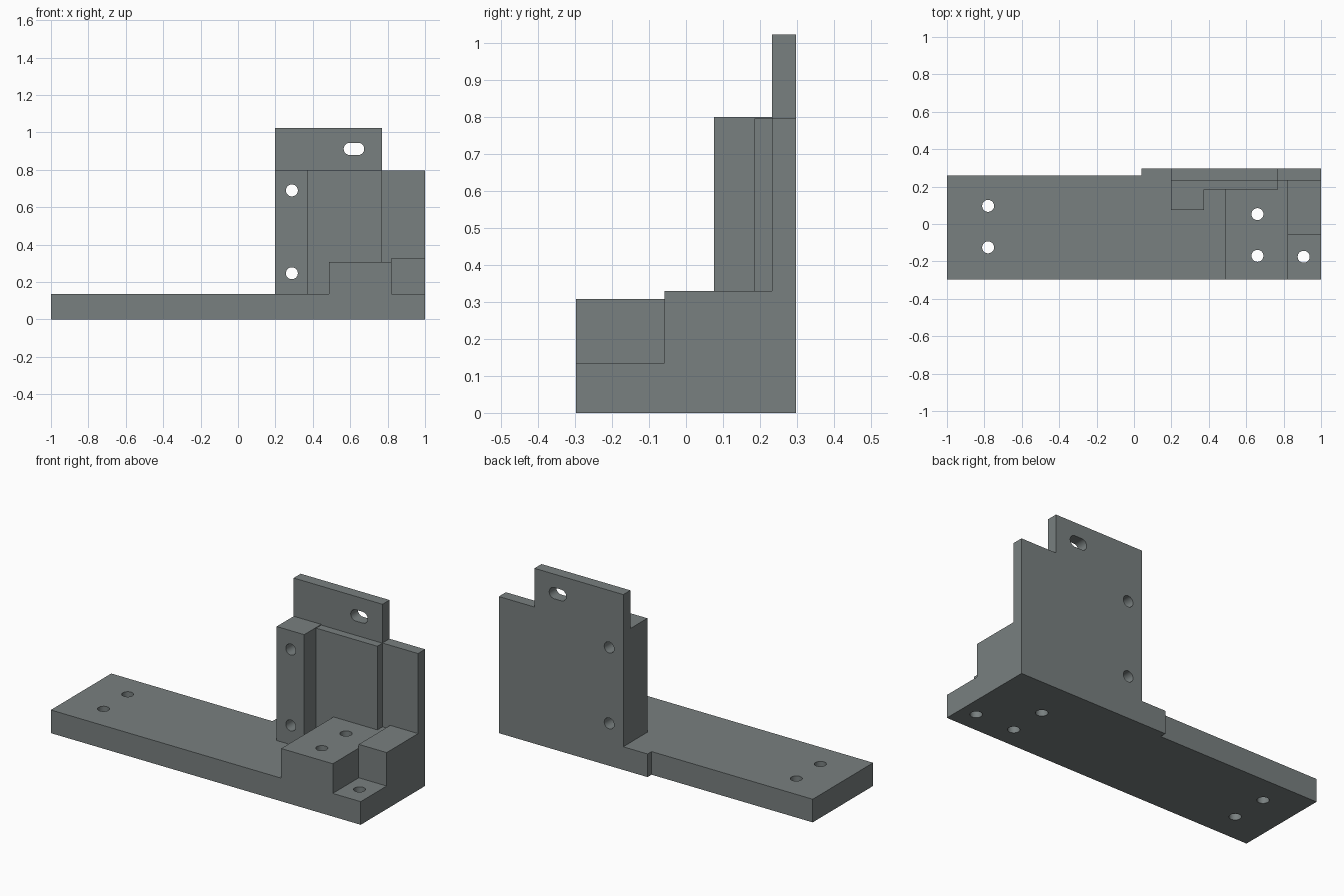
import bpy, bmesh, math
from mathutils import Vector

if "Cube" in bpy.data.objects:
    bpy.data.objects.remove(bpy.data.objects["Cube"])

steel = bpy.data.materials.new("slate grey")
steel.diffuse_color = (0.19, 0.215, 0.215, 1)
steel.use_nodes = True
steel.node_tree.nodes["Principled BSDF"].inputs["Base Color"].default_value = steel.diffuse_color


def prism(name, outline, lo, hi, axis="z"):
    """Extrude a 2D outline along z (outline in x, y) or along y (outline in x, z)."""
    bm = bmesh.new()
    place = (lambda u, v: (u, v, lo)) if axis == "z" else (lambda u, v: (u, lo, v))
    face = bm.faces.new([bm.verts.new(place(u, v)) for u, v in outline])
    moved = bmesh.ops.extrude_face_region(bm, geom=[face])["geom"]
    shift = Vector((0, 0, hi - lo)) if axis == "z" else Vector((0, hi - lo, 0))
    bmesh.ops.translate(bm, vec=shift,
                        verts=[g for g in moved if isinstance(g, bmesh.types.BMVert)])
    bmesh.ops.recalc_face_normals(bm, faces=bm.faces)
    mesh = bpy.data.meshes.new(name)
    bm.to_mesh(mesh)
    bm.free()
    mesh.materials.append(steel)
    obj = bpy.data.objects.new(name, mesh)
    bpy.context.collection.objects.link(obj)
    return obj


def rect(x0, x1, y0, y1):
    return [(x0, y0), (x1, y0), (x1, y1), (x0, y1)]


def slot(cx, cy, r, half=0.0, n=32):
    """Round hole outline, stretched sideways by half."""
    pts = []
    for i in range(n):
        a = 2 * math.pi * (i + 0.5) / n
        pts.append((cx + r * math.cos(a) + math.copysign(half, math.cos(a)),
                    cy + r * math.sin(a)))
    return pts


def combine(target, tool, operation):
    mod = target.modifiers.new(operation.lower(), "BOOLEAN")
    mod.operation = operation
    mod.solver = "EXACT"
    mod.object = tool
    bpy.context.view_layer.objects.active = target
    bpy.ops.object.modifier_apply(modifier=mod.name)
    bpy.data.objects.remove(tool, do_unlink=True)


FRONT, BACK, BASE_TOP = -0.297, 0.297, 0.135

# Base plate, stepped along its back edge
bracket = prism("mounting_bracket",
                [(-1, FRONT), (1, FRONT), (1, BACK), (0.04, BACK), (0.04, 0.26), (-1, 0.26)],
                0, BASE_TOP)

# Upright wall with a taller tab, then the post, panel and raised blocks in front of it
parts = [
    prism("back_wall", [(0.197, 0.05), (1, 0.05), (1, 0.797), (0.77, 0.797),
                        (0.77, 1.023), (0.197, 1.023)], 0.232, BACK, "y"),
    prism("left_post", rect(0.197, 0.375, 0.075, 0.26), 0.05, 0.8),
    prism("front_panel", rect(0.3, 0.77, 0.185, 0.26), 0.05, 0.796),
    prism("raised_block", rect(0.487, 0.82, FRONT, 0.26), 0.05, 0.308),
    prism("corner_block", rect(0.75, 1, -0.058, 0.26), 0.05, 0.33),
]
# Keep the corner block level only beyond the raised block's right side
for v in parts[-1].data.vertices:
    if v.co.x < 0.8:
        v.co.x = 0.82
for part in parts:
    combine(bracket, part, "UNION")

# Vertical bolt holes
for x, y in [(-0.78, 0.097), (-0.78, -0.125), (0.66, 0.053), (0.66, -0.17), (0.907, -0.175)]:
    combine(bracket, prism("bolt_cutter", slot(x, y, 0.032), -0.1, 0.5), "DIFFERENCE")

# Holes through the post and the slot in the tab
for x, z, r, half in [(0.288, 0.69, 0.032, 0), (0.288, 0.247, 0.032, 0), (0.62, 0.912, 0.033, 0.022)]:
    combine(bracket, prism("wall_cutter", slot(x, z, r, half), -0.1, 0.5, "y"), "DIFFERENCE")

# Crisp edges, smooth bores
bpy.ops.object.select_all(action="DESELECT")
bracket.select_set(True)
bpy.context.view_layer.objects.active = bracket
bpy.ops.object.shade_smooth_by_angle(angle=math.radians(30))
